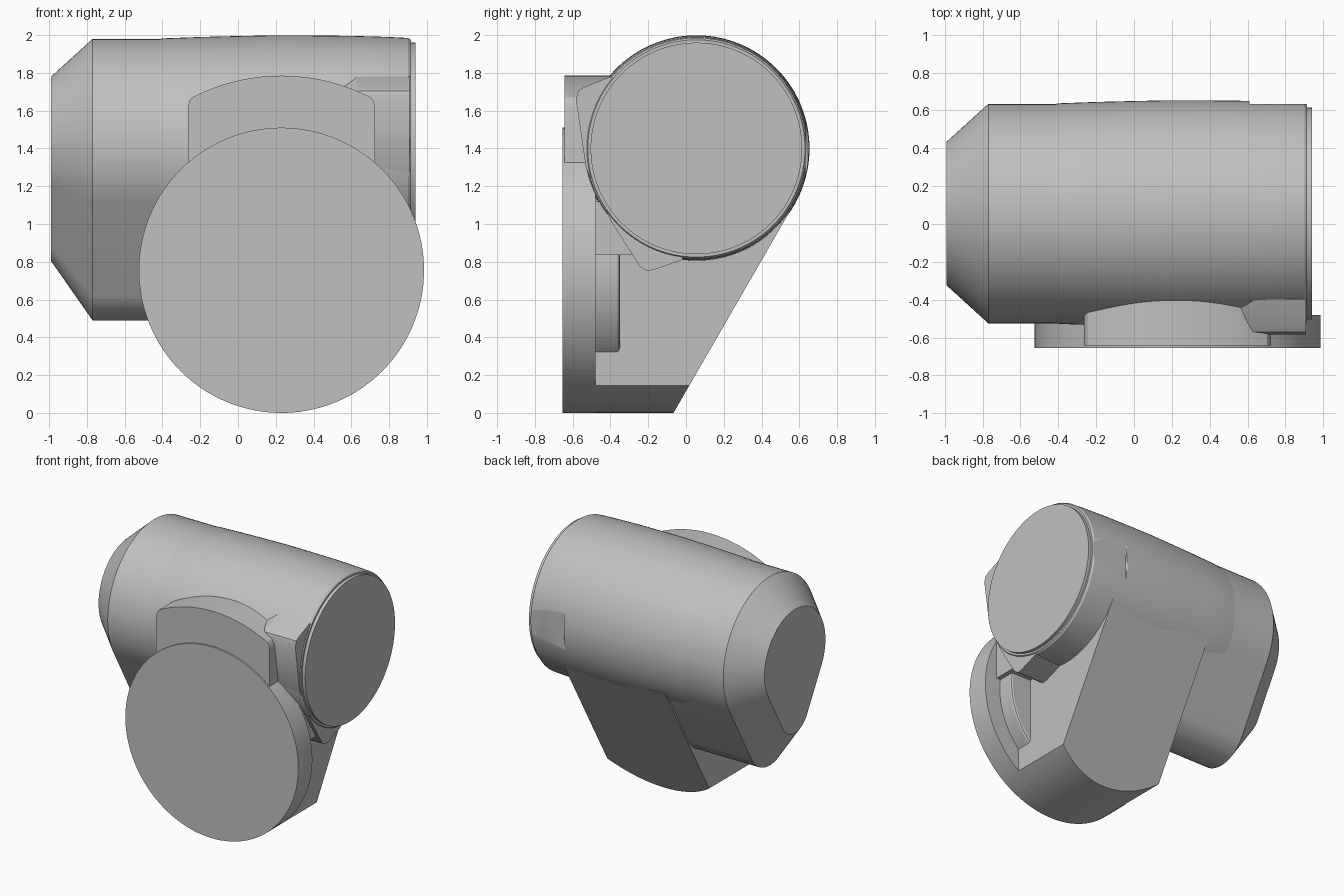
import bpy, bmesh
from math import sin, cos, radians, sqrt, asin

if "Cube" in bpy.data.objects:
    bpy.data.objects.remove(bpy.data.objects["Cube"])

grey = bpy.data.materials.new("plain_grey")
grey.use_nodes = True
colour = (0.53, 0.53, 0.53, 1)
grey.diffuse_color = colour
grey.node_tree.nodes["Principled BSDF"].inputs["Base Color"].default_value = colour

AXIS_Y, AXIS_Z = 0.055, 1.4      # barrel axis, running along x
DISC_X, DISC_Z, DISC_R = 0.23, 0.755, 0.755


def loft(name, rings):
    """Skin a list of equal-length rings and close both ends."""
    bm = bmesh.new()
    loops = [[bm.verts.new(p) for p in ring] for ring in rings]
    n = len(loops[0])
    for a, b in zip(loops, loops[1:]):
        for i in range(n):
            j = (i + 1) % n
            bm.faces.new((a[i], a[j], b[j], b[i]))
    bm.faces.new(loops[0])
    bm.faces.new(loops[-1])
    bmesh.ops.recalc_face_normals(bm, faces=bm.faces)
    mesh = bpy.data.meshes.new(name)
    bm.to_mesh(mesh)
    bm.free()
    mesh.materials.append(grey)
    obj = bpy.data.objects.new(name, mesh)
    bpy.context.collection.objects.link(obj)
    bpy.ops.object.select_all(action="DESELECT")
    obj.select_set(True)
    bpy.context.view_layer.objects.active = obj
    bpy.ops.object.shade_smooth_by_angle(angle=radians(25))
    return obj


def arc(cu, cv, r, start, end, steps):
    """Points on an arc, angles in degrees."""
    angles = [radians(start + (end - start) * i / steps) for i in range(steps + 1)]
    return [(cu + r * cos(a), cv + r * sin(a)) for a in angles]


def along_x(name, outline, stations):
    """Loft a y-z outline, relative to the barrel axis, through (x, scale) stations."""
    return loft(name, [[(x, AXIS_Y + u * s, AXIS_Z + v * s) for u, v in outline]
                       for x, s in stations])


def along_y(name, outline, front, back):
    """Extrude an x-z outline; back gives the rear y at each height."""
    return loft(name, [[(x, front, z) for x, z in outline],
                       [(x, back(z), z) for x, z in outline]])


def box(name, x0, x1, y0, y1, z0, z1):
    return along_y(name, [(x0, z0), (x1, z0), (x1, z1), (x0, z1)], y0, lambda z: y1)


circle = arc(0, 0, 1, 0, 360, 128)[:-1]

# Barrel, very slightly bulged, with a shallow flat at the back
barrel = along_x("barrel", circle, [
    (-0.45, 0.575), (-0.39, 0.583), (-0.2, 0.59), (0, 0.595), (0.2, 0.599),
    (0.4, 0.598), (0.6, 0.596), (0.8, 0.59), (0.9, 0.585), (0.915, 0.575)])
cutter = box("flat_cutter", 0.61, 1.1, 0.633, 0.9, 1.25, 1.55)
cutter.hide_render = True
cut = barrel.modifiers.new("flat", "BOOLEAN")
cut.operation = "DIFFERENCE"
cut.object = cutter
bpy.context.view_layer.objects.active = barrel
bpy.ops.object.modifier_apply(modifier="flat")
bpy.data.objects.remove(cutter)

# Round end cap
along_x("end_cap", circle, [(0.88, 0.56), (0.94, 0.56)])

# Teardrop-shaped motor housing with a tapered end
teardrop = arc(0, 0, 0.58, -30, 210, 72) + arc(0, -0.65, 0.26, 210, 330, 36)
along_x("tapered_housing", teardrop, [(-0.99, 0.655), (-0.77, 1), (0.1, 1)])

# Collar with two rounded corners next to the end cap
corners = [(-0.40, 1.78), (-0.54, 1.725), (-0.57, 1.705), (-0.583, 1.66),
           (-0.53, 1.30), (-0.40, 1.02), (-0.245, 0.775), (-0.21, 0.752),
           (-0.17, 0.757), (-0.02, 0.81), (0.055, 1.4)]
collar = [(y - AXIS_Y, z - AXIS_Z) for y, z in corners]
along_x("corner_collar", collar, [(0.5, 0.88), (0.63, 1), (0.908, 1)])

# Mounting disc at the front
disc = [(DISC_X + DISC_R * u, DISC_Z + DISC_R * v) for u, v in circle]
along_y("mounting_disc", disc, -0.655, lambda z: -0.48)

# Boss behind the disc, with a softened rear edge
loft("rear_boss", [[(DISC_X + r * u, y, DISC_Z + r * v) for u, v in circle]
                   for y, r in [(-0.5, 0.62), (-0.365, 0.62), (-0.355, 0.615), (-0.35, 0.605)]])

# Bracket: round foot, straight sides and a sloping back that meets the barrel
half = 0.445
swing = 90 - abs(asin(half / DISC_R)) * 180 / 3.14159265
foot = arc(DISC_X, DISC_Z, DISC_R, 180 + swing, 360 - swing, 32)
bracket = foot + [(DISC_X + half, 1.1), (DISC_X - half, 1.1)]
along_y("sloping_bracket", bracket, -0.5, lambda z: -0.066 + z / sqrt(3))

# Filler block between the disc and the collar
box("filler_block", 0.4, 0.88, -0.5, -0.25, 0.835, 1.12)

# Hub block with an arched top and rounded shoulders
arch = arc(DISC_X, DISC_Z, 1.03, 64, 116, 32)
hub = ([(-0.265, 1.3), (0.725, 1.3), (0.725, 1.62), (0.718, 1.65), (0.703, 1.67)]
       + arch + [(-0.243, 1.67), (-0.258, 1.65), (-0.265, 1.62)])
along_y("hub_block", hub, -0.642, lambda z: -0.2)
